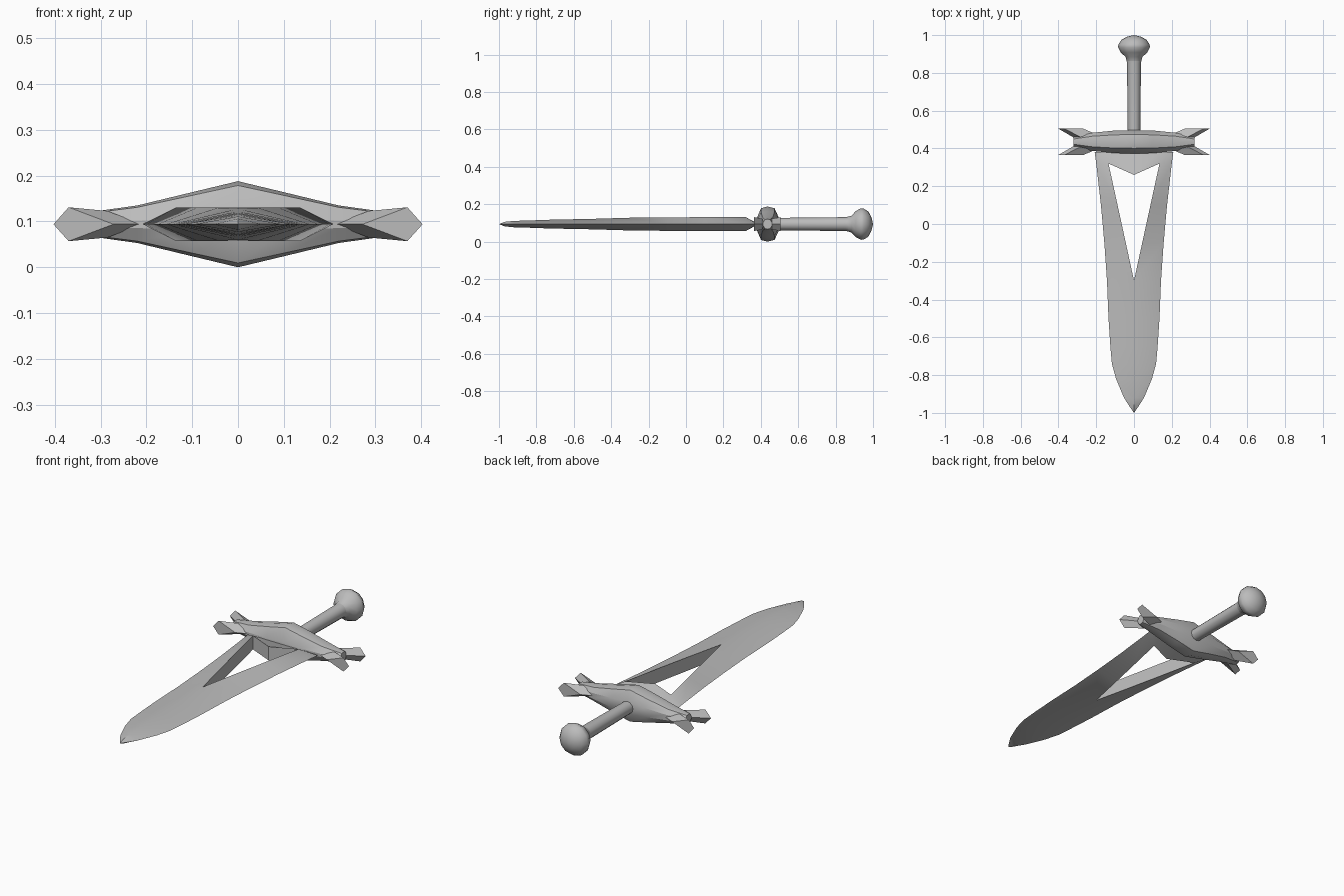
import bpy, bmesh, math
from mathutils import Vector, Matrix

cube = bpy.data.objects.get("Cube")
if cube:
    bpy.data.objects.remove(cube, do_unlink=True)

MID = 0.094      # height of the sword's middle plane
GUARD_Y = 0.435  # centre line of the crossguard

steel = bpy.data.materials.new("grey_steel")
steel.use_nodes = True
steel.diffuse_color = (0.5, 0.5, 0.5, 1)
steel.node_tree.nodes["Principled BSDF"].inputs["Base Color"].default_value = (0.5, 0.5, 0.5, 1)


def finish(name, bm, angle):
    bmesh.ops.remove_doubles(bm, verts=bm.verts, dist=0.0005)
    bmesh.ops.recalc_face_normals(bm, faces=bm.faces)
    mesh = bpy.data.meshes.new(name)
    bm.to_mesh(mesh)
    bm.free()
    mesh.materials.append(steel)
    obj = bpy.data.objects.new(name, mesh)
    obj.location.z = MID
    bpy.context.collection.objects.link(obj)
    bpy.ops.object.select_all(action='DESELECT')
    obj.select_set(True)
    bpy.context.view_layer.objects.active = obj
    bpy.ops.object.shade_smooth_by_angle(angle=math.radians(angle))
    return obj


def add_face(bm, points):
    # skip repeated corners so quads collapse to triangles
    unique = []
    for p in map(Vector, points):
        if all((p - q).length > 0.0005 for q in unique):
            unique.append(p)
    if len(unique) > 2:
        bm.faces.new([bm.verts.new(p) for p in unique])


# Blade: y, half width, ridge x, half thickness
rows = [(0.38, 0.208, 0.135, 0.004), (0.32, 0.2, 0.135, 0.037),
        (0.1, 0.175, 0.087, 0.037), (-0.1, 0.157, 0.0435, 0.036),
        (-0.3, 0.143, 0, 0.034), (-0.5, 0.135, 0, 0.028),
        (-0.65, 0.125, 0, 0.025), (-0.74, 0.117, 0, 0.023),
        (-0.82, 0.095, 0, 0.02), (-0.92, 0.053, 0, 0.017),
        (-0.97, 0.021, 0, 0.012), (-1, 0, 0, 0)]
bm = bmesh.new()
for sx in (1, -1):
    for i, (a, b) in enumerate(zip(rows, rows[1:])):
        (ya, wa, ra, ha), (yb, wb, rb, hb) = a, b
        for s in (1, -1):
            add_face(bm, [(sx * wa, ya, 0), (sx * wb, yb, 0),
                          (sx * rb, yb, s * hb), (sx * ra, ya, s * ha)])
        # walls of the long cutout
        if 1 <= i <= 3:
            add_face(bm, [(sx * ra, ya, ha), (sx * rb, yb, hb),
                          (sx * rb, yb, -hb), (sx * ra, ya, -ha)])
    # wedge that closes the cutout under the guard
    (y0, w0, r0, h0), (y1, w1, r1, h1) = rows[:2]
    for s in (1, -1):
        add_face(bm, [(sx * r0, y0, s * h0), (sx * r1, y1, s * h1),
                      (0, 0.26, s * h1), (0, y0, s * h0)])
    add_face(bm, [(sx * r1, y1, h1), (0, 0.26, h1), (0, 0.26, -h1), (sx * r1, y1, -h1)])
finish("blade", bm, 35)

# Crossguard: faceted section lofted along x
half = [(-1, 0.2), (-0.55, 0.9), (0, 1), (0.62, 0.9), (1, 0.35)]
section = half + [(y, -z) for y, z in reversed(half)]
spans = [(0, 0.062, 0.094), (0.1, 0.06, 0.07), (0.22, 0.048, 0.041), (0.32, 0.024, 0.027)]
spans = [(-x, y, z) for x, y, z in reversed(spans[1:])] + spans
bm = bmesh.new()
rings = [[bm.verts.new((x, GUARD_Y + y * hy, z * hz)) for y, z in section]
         for x, hy, hz in spans]
n = len(section)
for a, b in zip(rings, rings[1:]):
    for i in range(n):
        j = (i + 1) % n
        bm.faces.new((a[i], a[j], b[j], b[i]))
bm.faces.new(rings[0])
bm.faces.new(rings[-1])
finish("crossguard", bm, 30)

# Four flared prongs with flat diamond ends
for side, sx in (("left", 1), ("right", -1)):
    for end, sy in (("back", 1), ("front", -1)):
        bm = bmesh.new()
        diamond = [(0.403, 0), (0.37, 0.037), (0.272, 0), (0.37, -0.037)]
        root = [(0.318, 0.022, 0), (0.285, 0.026, 0.029), (0.21, 0.045, 0), (0.285, 0.026, -0.029)]
        outer = [bm.verts.new((sx * x, GUARD_Y + sy * 0.071, z)) for x, z in diamond]
        inner = [bm.verts.new((sx * x, GUARD_Y + sy * y, z)) for x, y, z in root]
        for i in range(4):
            j = (i + 1) % 4
            bm.faces.new((outer[i], outer[j], inner[j], inner[i]))
        bm.faces.new(outer)
        bm.faces.new(inner)
        finish(f"{end}_{side}_prong", bm, 20)


# Grip and pommel: profiles turned around the y axis
def turned(name, profile, sides, angle):
    bm = bmesh.new()
    verts = [bm.verts.new((r, y, 0)) for r, y in profile]
    edges = [bm.edges.new(pair) for pair in zip(verts, verts[1:])]
    bmesh.ops.spin(bm, geom=verts + edges, cent=(0, 0, 0), axis=(0, 1, 0),
                   angle=math.tau, steps=sides, use_duplicate=False)
    finish(name, bm, angle)


turned("grip", [(0, 0.47), (0.033, 0.47), (0.037, 0.85), (0.041, 0.88), (0, 0.88)], 12, 40)
turned("pommel", [(0, 0.86), (0.038, 0.86), (0.045, 0.885), (0.07, 0.908), (0.084, 0.935),
                  (0.083, 0.95), (0.066, 0.976), (0.035, 0.992), (0, 1)], 12, 50)
